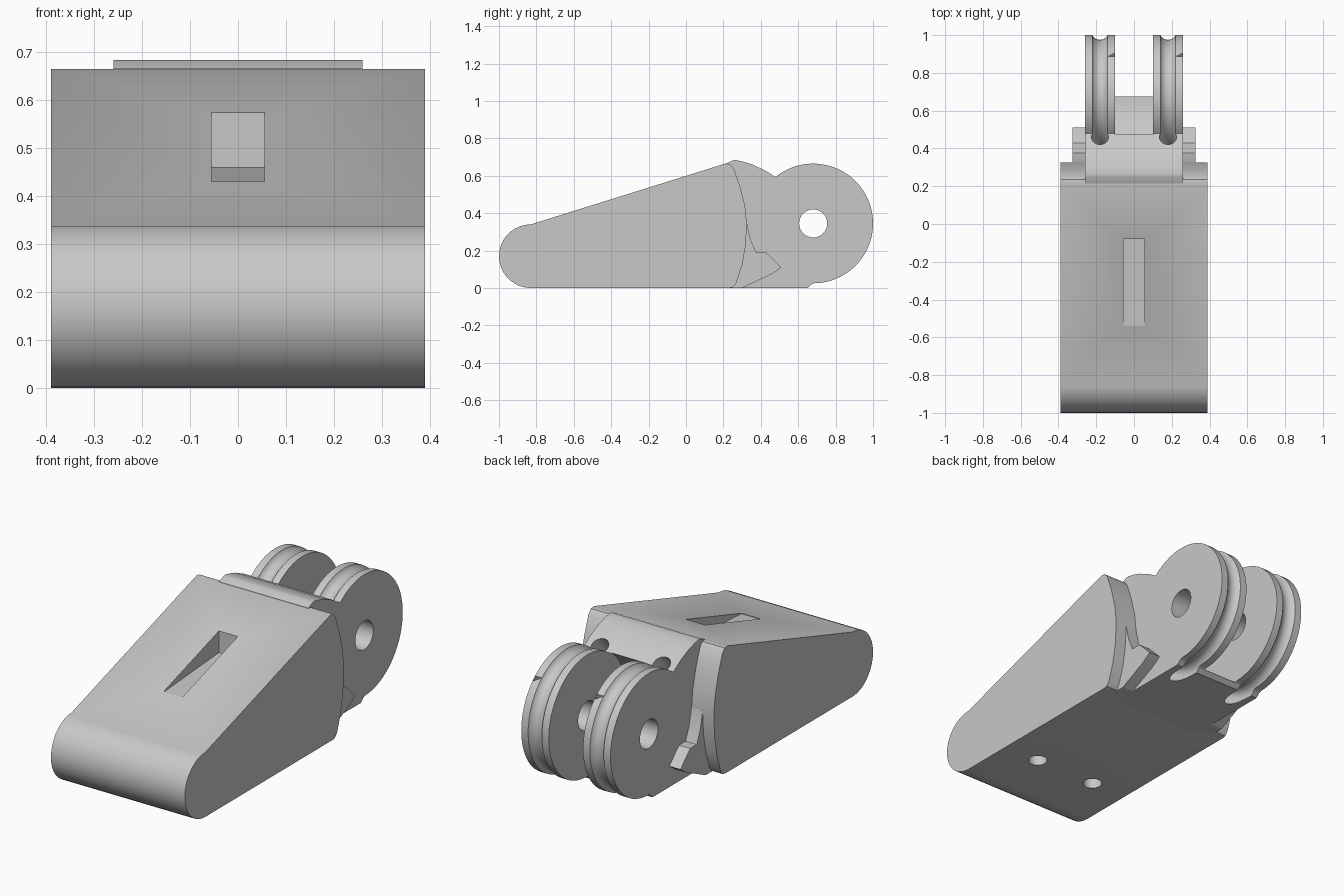
import bpy, bmesh
from math import pi, cos, sin, radians

if "Cube" in bpy.data.objects:
    bpy.data.objects.remove(bpy.data.objects["Cube"], do_unlink=True)

grey = bpy.data.materials.new("light grey")
grey.use_nodes = True
grey.diffuse_color = (0.58, 0.58, 0.58, 1)
grey.node_tree.nodes["Principled BSDF"].inputs["Base Color"].default_value = grey.diffuse_color

AXLE_Y, AXLE_Z, DISC_R = 0.68, 0.345, 0.32


def prism(name, profile, x0, x1):
    """Extrude a (y, z) outline along x."""
    bm = bmesh.new()
    face = bm.faces.new([bm.verts.new((x0, y, z)) for y, z in profile])
    ext = bmesh.ops.extrude_face_region(bm, geom=[face])["geom"]
    verts = [g for g in ext if isinstance(g, bmesh.types.BMVert)]
    bmesh.ops.translate(bm, verts=verts, vec=(x1 - x0, 0, 0))
    bmesh.ops.recalc_face_normals(bm, faces=bm.faces)
    mesh = bpy.data.meshes.new(name)
    bm.to_mesh(mesh)
    bm.free()
    obj = bpy.data.objects.new(name, mesh)
    bpy.context.collection.objects.link(obj)
    mesh.materials.append(grey)
    return obj


def circle(y, z, r, start=0, end=2 * pi, n=72):
    step = (end - start) / n
    return [(y + r * cos(start + i * step), z + r * sin(start + i * step)) for i in range(n)]


def boolean(obj, tool, operation):
    """Apply a boolean and discard the tool."""
    mod = obj.modifiers.new("boolean", 'BOOLEAN')
    mod.operation = operation
    mod.solver = 'EXACT'
    mod.object = tool
    bpy.context.view_layer.objects.active = obj
    bpy.ops.object.modifier_apply(modifier=mod.name)
    bpy.data.objects.remove(tool, do_unlink=True)


# Wedge body with rounded nose and bowed rear edge
nose = circle(-0.83, 0.17, 0.17, pi / 2, 3 * pi / 2, 18)
rear = [(-0.83, 0), (0.23, 0), (0.25, 0.004), (0.268, 0.025), (0.30, 0.12), (0.318, 0.22),
        (0.326, 0.34), (0.315, 0.44), (0.29, 0.54), (0.255, 0.64), (0.235, 0.662), (0.21, 0.665)]
body = prism("wedge_body", nose + rear, -0.39, 0.39)

# Slot in the sloping top
slot = [(-0.54, 0.428), (-0.505, 0.43), (-0.08, 0.46), (-0.08, 0.8), (-0.54, 0.8)]
boolean(body, prism("slot_cutter", slot, -0.055, 0.055), 'DIFFERENCE')

# Cord holes in the underside
for x in (-0.18, 0.18):
    bpy.ops.mesh.primitive_cylinder_add(vertices=32, radius=0.047, depth=0.3, location=(x, -0.54, 0))
    boolean(body, bpy.context.object, 'DIFFERENCE')

# Knuckle block behind the wedge
block = [(0.18, 0), (0.18, 0.6), (0.215, 0.666), (0.25, 0.682), (0.265, 0.684), (0.30, 0.677),
         (0.35, 0.662), (0.42, 0.63), (0.485, 0.59), (0.6, 0.4), (0.68, 0.2),
         (0.69, 0.027), (0.67, 0.018), (0.65, 0)]
knuckle = prism("knuckle", block, -0.26, 0.26)

# Round clearance between the discs
clearance = circle(AXLE_Y, AXLE_Z, DISC_R + 0.005)
boolean(knuckle, prism("clearance_cutter", clearance, -0.1, 0.1), 'DIFFERENCE')

# Hinge discs, each with a cord groove that runs on into the block
for side in (-1, 1):
    x0, x1 = sorted((side * 0.1, side * 0.26))
    boolean(knuckle, prism("hinge_disc", circle(AXLE_Y, AXLE_Z, DISC_R), x0, x1), 'UNION')
    bpy.ops.mesh.primitive_torus_add(
        major_radius=0.34, minor_radius=0.045, major_segments=72, minor_segments=24,
        location=(side * 0.18, AXLE_Y, AXLE_Z), rotation=(0, pi / 2, 0))
    boolean(knuckle, bpy.context.object, 'DIFFERENCE')

# Axle hole
boolean(knuckle, prism("axle_cutter", circle(AXLE_Y, AXLE_Z, 0.075, n=40), -0.5, 0.5), 'DIFFERENCE')

# Stepped stop tabs at the sides
tab = [(0.22, 0), (0.22, 0.35), (0.325, 0.35), (0.345, 0.26), (0.375, 0.19), (0.43, 0.19),
       (0.51, 0.11), (0.46, 0.075), (0.30, 0)]
for side, label in ((1, "left"), (-1, "right")):
    x0, x1 = sorted((side * 0.25, side * 0.325))
    prism("stop_tab_" + label, tab, x0, x1)

# Smooth the round surfaces and keep the edges sharp
for obj in bpy.context.scene.objects:
    if obj.type == 'MESH' and grey.name in obj.data.materials:
        for o in bpy.context.selected_objects:
            o.select_set(False)
        obj.data.materials.clear()
        obj.data.materials.append(grey)
        obj.select_set(True)
        bpy.context.view_layer.objects.active = obj
        bpy.ops.object.shade_smooth_by_angle(angle=radians(25))
